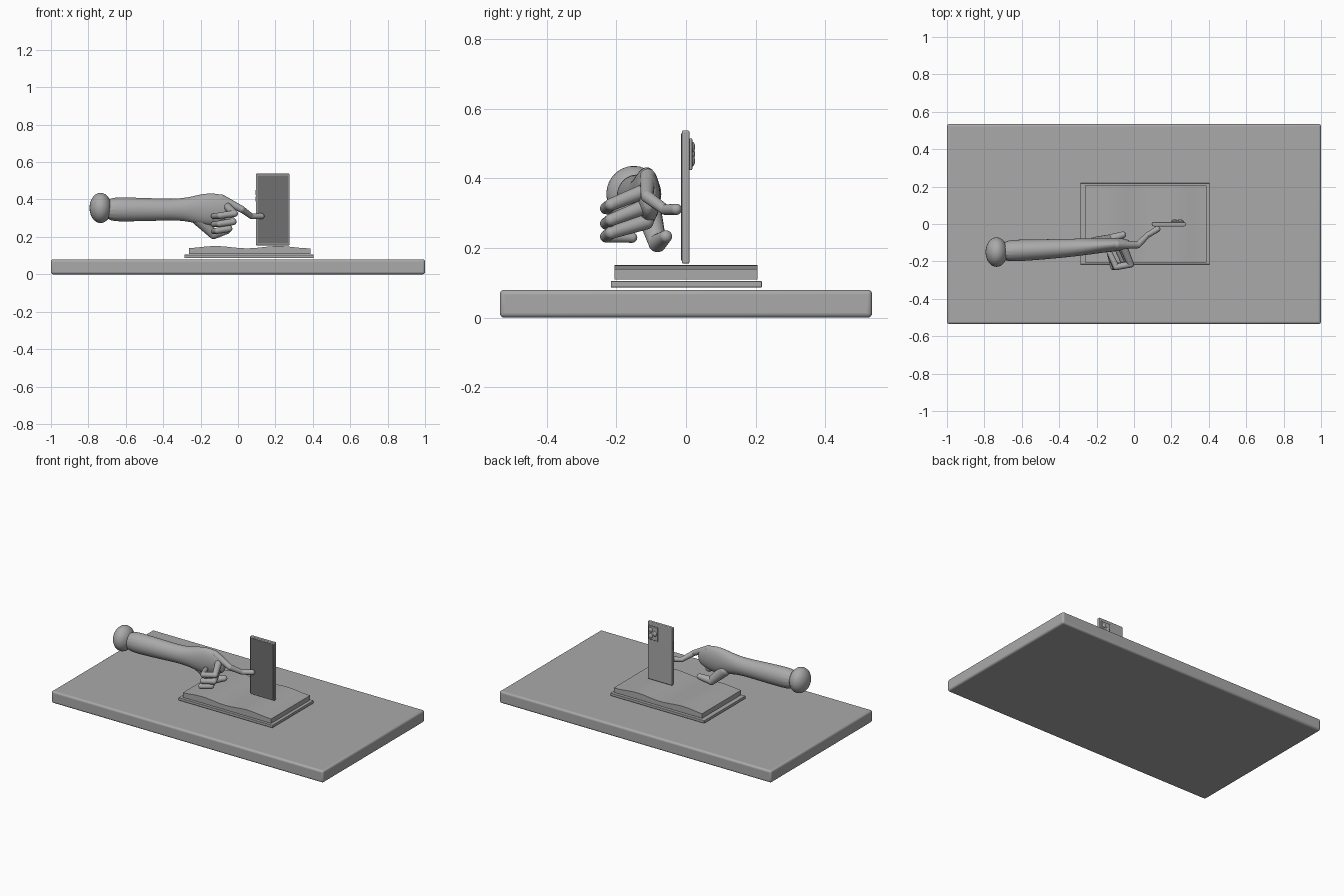
import bpy, bmesh, math
from mathutils import Vector, Matrix

start = bpy.data.objects.get("Cube")
if start:
    bpy.data.objects.remove(start, do_unlink=True)


def material(name, value):
    m = bpy.data.materials.new(name)
    m.use_nodes = True
    colour = (value, value, value, 1)
    m.diffuse_color = colour
    m.node_tree.nodes["Principled BSDF"].inputs["Base Color"].default_value = colour
    return m


GREY = material("plain grey", 0.4)
DARK = material("dark glass", 0.16)


def finish(name, bm, mat=GREY, bevel=0, subdivide=0):
    bmesh.ops.recalc_face_normals(bm, faces=bm.faces)
    mesh = bpy.data.meshes.new(name)
    bm.to_mesh(mesh)
    bm.free()
    obj = bpy.data.objects.new(name, mesh)
    bpy.context.collection.objects.link(obj)
    mesh.materials.append(mat)
    if bevel:
        mod = obj.modifiers.new("rounded edges", 'BEVEL')
        mod.width, mod.segments = bevel, 4
    if subdivide:
        mod = obj.modifiers.new("smooth", 'SUBSURF')
        mod.levels = mod.render_levels = subdivide
    bpy.ops.object.select_all(action='DESELECT')
    obj.select_set(True)
    bpy.context.view_layer.objects.active = obj
    bpy.ops.object.shade_smooth_by_angle(angle=math.radians(35))
    return obj


def box(name, low, high, mat=GREY, bevel=0):
    bm = bmesh.new()
    low, high = Vector(low), Vector(high)
    bmesh.ops.create_cube(bm, size=1, matrix=Matrix.Translation((low + high) / 2)
                          @ Matrix.Diagonal((*(high - low), 1)))
    return finish(name, bm, mat, bevel)


def ball(bm, centre, radii):
    bmesh.ops.create_uvsphere(bm, u_segments=24, v_segments=14, radius=1,
                              matrix=Matrix.Translation(centre) @ Matrix.Diagonal((*radii, 1)))


def finger(name, points, radii):
    """Tapered segments with a round joint at every point."""
    bm = bmesh.new()
    points = [Vector(p) for p in points]
    for p, r in zip(points, radii):
        ball(bm, p, (r, r, r))
    for a, b, ra, rb in zip(points, points[1:], radii, radii[1:]):
        turn = (b - a).to_track_quat('Z', 'Y').to_matrix().to_4x4()
        bmesh.ops.create_cone(bm, segments=20, radius1=ra, radius2=rb, depth=(b - a).length,
                              matrix=Matrix.Translation((a + b) / 2) @ turn)
    return finish(name, bm)


# Table top
box("table_top", (-1, -0.535, 0), (1, 0.535, 0.08), bevel=0.013)

# Open book: cover and wavy page block
box("book_cover", (-0.287, -0.216, 0.087), (0.404, 0.218, 0.105), bevel=0.002)
bm = bmesh.new()
steps = 32
xs = [-0.262 + 0.65 * i / steps for i in range(steps + 1)]
outline = [(x, 0.145 + 0.006 * math.cos(2 * math.pi * (x + 0.12) / 0.335)) for x in xs]
outline += [(0.388, 0.109), (-0.262, 0.109)]
face = bm.faces.new([bm.verts.new((x, -0.205, z)) for x, z in outline])
grown = bmesh.ops.extrude_face_region(bm, geom=[face])["geom"]
bmesh.ops.translate(bm, vec=(0, 0.41, 0),
                    verts=[g for g in grown if isinstance(g, bmesh.types.BMVert)])
finish("book_pages", bm)

# Phone with screen, side buttons and camera
box("phone_body", (0.096, -0.012, 0.155), (0.276, 0.010, 0.538), bevel=0.005)
box("phone_screen", (0.103, -0.014, 0.164), (0.269, -0.011, 0.529), DARK)
for low, high in ((0.39, 0.415), (0.425, 0.45)):
    box("phone_button", (0.0935, -0.004, low), (0.098, 0.003, high), bevel=0.001)
box("camera_plate", (0.198, 0.009, 0.424), (0.266, 0.018, 0.515), bevel=0.003)
for x, z in ((0.247, 0.49), (0.247, 0.45), (0.217, 0.47)):
    bm = bmesh.new()
    ball(bm, (x, 0.017, z), (0.014, 0.009, 0.016))
    finish("camera_lens", bm)

# Rounded end of the forearm
bm = bmesh.new()
ball(bm, (-0.735, -0.15, 0.355), (0.059, 0.079, 0.081))
finish("arm_end", bm)

# Forearm and palm: x, centre y, centre z, half width, half height
sections = [
    (-0.72, -0.145, 0.347, 0.060, 0.066),
    (-0.60, -0.141, 0.347, 0.059, 0.066),
    (-0.45, -0.134, 0.346, 0.054, 0.062),
    (-0.33, -0.127, 0.346, 0.049, 0.057),
    (-0.25, -0.121, 0.347, 0.045, 0.069),
    (-0.18, -0.115, 0.347, 0.041, 0.088),
    (-0.11, -0.110, 0.349, 0.038, 0.086),
    (-0.05, -0.108, 0.350, 0.031, 0.065),
    (-0.02, -0.108, 0.345, 0.020, 0.038),
]
bm = bmesh.new()
sides = 16
rings = []
for x, y, z, ry, rz in sections:
    angles = [2 * math.pi * i / sides for i in range(sides)]
    rings.append([bm.verts.new((x, y + ry * math.cos(a), z + rz * math.sin(a))) for a in angles])
for a, b in zip(rings, rings[1:]):
    for i in range(sides):
        j = (i + 1) % sides
        bm.faces.new((a[i], a[j], b[j], b[i]))
bm.faces.new(rings[0])
bm.faces.new(rings[-1])
finish("forearm_and_palm", bm, subdivide=2)

# Pointing finger touching the phone
finger("index_finger",
       [(-0.09, -0.11, 0.405), (0.02, -0.112, 0.348), (0.072, -0.06, 0.310), (0.125, -0.028, 0.311)],
       [0.023, 0.018, 0.015, 0.016])

# Curled fingers, stacked from top to bottom
curled = (("middle_finger", 0.365, 0.317, 0.0), ("ring_finger", 0.32, 0.273, -0.008),
          ("little_finger", 0.275, 0.236, -0.03))
for name, knuckle, z, shift in curled:
    finger(name,
           [(-0.06 + shift, -0.115, knuckle), (-0.018 + shift, -0.215, z + 0.008),
            (-0.095 + shift / 2, -0.23, z - 0.003), (-0.13, -0.155, z - 0.006)],
           [0.022, 0.018, 0.017, 0.015])

# Thumb behind the palm
finger("thumb",
       [(-0.21, -0.105, 0.295), (-0.13, -0.082, 0.214), (-0.06, -0.058, 0.233)],
       [0.036, 0.026, 0.018])
